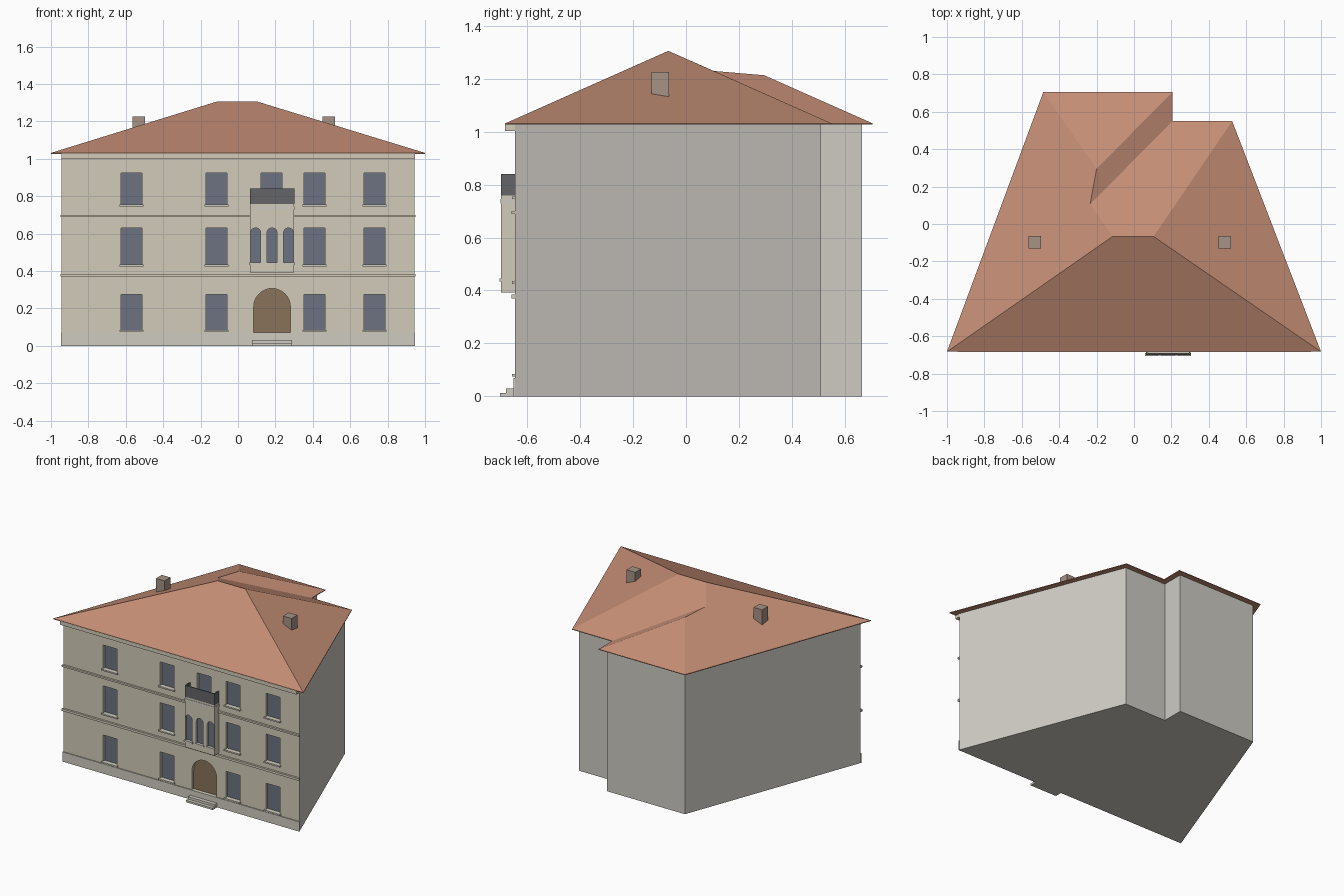
import bpy, bmesh, math

if "Cube" in bpy.data.objects:
    bpy.data.objects.remove(bpy.data.objects["Cube"])


def material(name, r, g, b):
    m = bpy.data.materials.new(name)
    m.diffuse_color = (r, g, b, 1)
    m.use_nodes = True
    m.node_tree.nodes["Principled BSDF"].inputs["Base Color"].default_value = m.diffuse_color
    return m


PLASTER = material("plaster", 0.64, 0.60, 0.48)
SIDE = material("side_wall", 0.62, 0.60, 0.55)
STONE = material("stone", 0.62, 0.60, 0.53)
TILE = material("roof_tile", 0.56, 0.27, 0.18)
GLASS = material("glass", 0.15, 0.17, 0.22)
WOOD = material("wood", 0.25, 0.17, 0.10)
IRON = material("railing_grey", 0.13, 0.13, 0.14)
BRICK = material("chimney_brick", 0.38, 0.29, 0.24)


def finish(name, bm, *mats):
    bmesh.ops.recalc_face_normals(bm, faces=bm.faces)
    me = bpy.data.meshes.new(name)
    bm.to_mesh(me)
    bm.free()
    ob = bpy.data.objects.new(name, me)
    bpy.context.collection.objects.link(ob)
    for m in mats:
        me.materials.append(m)
    return ob


def add_prism(bm, pts, a, b, axis):
    """Extrude a 2D outline from a to b, along z (xy outline) or y (xz outline)."""
    place = (lambda p, d: (p[0], p[1], d)) if axis == 'z' else (lambda p, d: (p[0], d, p[1]))
    lo = [bm.verts.new(place(p, a)) for p in pts]
    hi = [bm.verts.new(place(p, b)) for p in pts]
    bm.faces.new(lo)
    bm.faces.new(hi[::-1])
    for i in range(len(pts)):
        j = (i + 1) % len(pts)
        bm.faces.new((lo[i], lo[j], hi[j], hi[i]))


def prisms(name, outlines, a, b, axis, *mats):
    bm = bmesh.new()
    for o in outlines:
        add_prism(bm, o, a, b, axis)
    return finish(name, bm, *mats)


def rect(x0, x1, z0, z1):
    return [(x0, z0), (x1, z0), (x1, z1), (x0, z1)]


def box(name, x0, x1, y0, y1, z0, z1, mat):
    return prisms(name, [rect(x0, x1, z0, z1)], y0, y1, 'y', mat)


def arch(cx, r, z0, z1, n=12):
    arc = [(cx + r * math.cos(math.pi * i / n), z1 - r + r * math.sin(math.pi * i / n))
           for i in range(n + 1)]
    return [(cx - r, z0), (cx + r, z0)] + arc


def cut(ob, outlines, y0, y1):
    """Carve recesses into a wall."""
    cutter = prisms("recess_cutter", outlines, y0, y1, 'y')
    mod = ob.modifiers.new("recess", 'BOOLEAN')
    mod.operation, mod.solver, mod.object = 'DIFFERENCE', 'EXACT', cutter
    deps = bpy.context.evaluated_depsgraph_get()
    me = bpy.data.meshes.new_from_object(ob.evaluated_get(deps))
    ob.modifiers.clear()
    ob.data = me
    bpy.data.objects.remove(cutter)


# window and door outlines
FRONT = -0.645
columns = (-0.57, -0.115, 0.41, 0.73)
rows = ((0.085, 0.275), (0.435, 0.63), (0.755, 0.925))
spots = [(x, z0, z1) for z0, z1 in rows for x in columns] + [(0.18, *rows[2])]
windows = [rect(x - 0.056, x + 0.056, z0, z1) for x, z0, z1 in spots]
door = arch(0.182, 0.098, 0.07, 0.306, 20)

# main walls, stepped trapezoid plan
plan = [(-0.944, FRONT), (0.944, FRONT), (0.498, 0.51), (0.165, 0.51), (0.165, 0.665), (-0.457, 0.665)]
walls = prisms("walls", [plan], 0, 1.027, 'z', SIDE, PLASTER)
cut(walls, windows + [door], -0.70, FRONT + 0.022)
for p in walls.data.polygons:
    p.material_index = 1 if p.center.y < -0.6 else 0
prisms("window_panes", windows, FRONT + 0.02, FRONT + 0.024, 'y', GLASS)
prisms("door", [door], FRONT + 0.02, FRONT + 0.024, 'y', WOOD)
prisms("window_sills", [rect(x - 0.064, x + 0.064, z0 - 0.01, z0) for x, z0, z1 in spots],
       -0.658, FRONT + 0.01, 'y', STONE)

# facade mouldings and steps
box("plinth", -0.947, 0.947, -0.652, FRONT, 0, 0.07, STONE)
prisms("string_courses", [rect(-0.948, 0.948, 0.369, 0.385), rect(-0.948, 0.948, 0.688, 0.70)],
       -0.659, FRONT, 'y', PLASTER)
box("cornice", -0.945, 0.945, -0.684, FRONT, 1.002, 1.028, PLASTER)
box("lower_step", 0.075, 0.29, -0.703, FRONT, 0, 0.013, STONE)
box("upper_step", 0.075, 0.29, -0.679, FRONT, 0.013, 0.03, STONE)

# projecting bay with three arched windows and a balcony on top
lights = [arch(x, 0.027, 0.445, 0.63) for x in (0.094, 0.182, 0.27)]
bay = box("bay", 0.065, 0.30, -0.698, FRONT, 0.393, 0.758, PLASTER)
cut(bay, lights, -0.75, -0.682)
prisms("bay_panes", lights, -0.684, -0.68, 'y', GLASS)
prisms("bay_sills", [rect(x - 0.034, x + 0.034, 0.434, 0.445) for x in (0.094, 0.182, 0.27)],
       -0.705, -0.69, 'y', STONE)
box("bay_band", 0.063, 0.302, -0.7, FRONT, 0.728, 0.745, STONE)
rail = [(0.064, FRONT), (0.064, -0.699), (0.301, -0.699), (0.301, FRONT),
        (0.293, FRONT), (0.293, -0.691), (0.072, -0.691), (0.072, FRONT)]
prisms("balcony_railing", [rail], 0.758, 0.84, 'z', IRON)

# hipped roof: eaves outline plus ridge points, all planes at one pitch
eaves = [(-1, -0.683), (1, -0.683), (0.525, 0.55), (0.205, 0.55), (0.205, 0.705), (-0.485, 0.705)]
ridge = [(-0.115, -0.067, 1.305), (0.105, -0.067, 1.305), (-0.235, 0.105, 1.229), (-0.2, 0.295, 1.213)]
bm = bmesh.new()
base = [bm.verts.new((x, y, 1.026)) for x, y in eaves]
v = [bm.verts.new((x, y, 1.031)) for x, y in eaves] + [bm.verts.new(p) for p in ridge]
bm.faces.new(base)
for i in range(6):
    j = (i + 1) % 6
    bm.faces.new((base[i], base[j], v[j], v[i]))
for f in ((0, 1, 7, 6), (1, 2, 7), (2, 3, 8, 6, 7), (3, 4, 9, 8), (4, 5, 9), (5, 0, 6, 8, 9)):
    bm.faces.new([v[i] for i in f])
finish("roof", bm, TILE)

# chimneys
for side, x in (("left", -0.53), ("right", 0.485)):
    box("chimney_" + side, x - 0.034, x + 0.034, -0.13, -0.064, 1.1, 1.226, BRICK)
